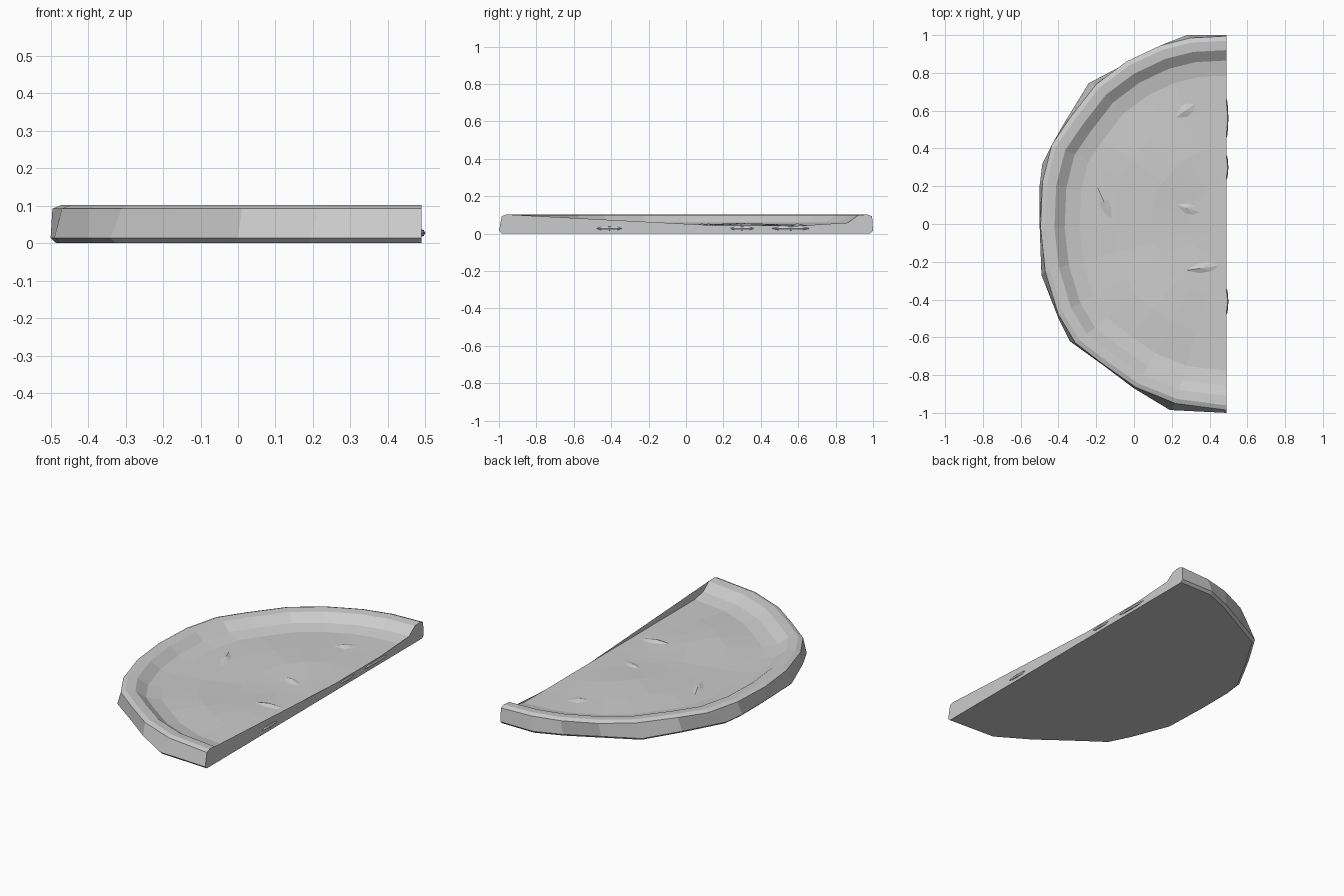
import bpy, bmesh, math
from mathutils import Vector, Matrix

if "Cube" in bpy.data.objects:
    bpy.data.objects.remove(bpy.data.objects["Cube"])

CUT = 0.49  # x of the flat cut side, also the centre of the half disc

# Irregular outlines: widest lower edge and slightly tighter upper edge
LOWER = [(.49, 1), (.28, 1), (.13, .94), (-.05, .845), (-.24, .745), (-.36, .55),
         (-.485, .32), (-.5, .2), (-.5, 0), (-.49, -.27), (-.40, -.5), (-.34, -.62),
         (-.16, -.75), (0, -.87), (.19, -.985), (.49, -1)]
UPPER = [(.49, .995), (.30, .985), (.14, .945), (-.04, .86), (-.20, .74), (-.34, .56),
         (-.435, .42), (-.485, .22), (-.495, -.02), (-.47, -.25), (-.40, -.48), (-.31, -.63),
         (-.16, -.745), (.01, -.865), (.22, -.95), (.49, -.985)]

# Rings from underside, up over the rim, down to the floor: outline, scale, z
RINGS = [(LOWER, .985, 0), (LOWER, 1, .014), (UPPER, 1, .092), (UPPER, .975, .102),
         (UPPER, .925, .098), (UPPER, .87, .058), (UPPER, .79, .043),
         (UPPER, .6, .041), (UPPER, .4, .041), (UPPER, .2, .041)]


def floor_z(x, y):
    """Gentle swells of the inner surface and one small dimple."""
    def swell(cx, cy, r, h):
        return h * math.exp(-((x - cx) ** 2 + (y - cy) ** 2) / r ** 2)
    return swell(.15, .32, .22, .016) + swell(.15, -.45, .22, .014) + swell(-.13, -.12, .09, -.006)


def make_object(name, bm):
    bmesh.ops.recalc_face_normals(bm, faces=bm.faces)
    me = bpy.data.meshes.new(name)
    bm.to_mesh(me)
    bm.free()
    ob = bpy.data.objects.new(name, me)
    bpy.context.collection.objects.link(ob)
    return ob


# Half-round slice with a raised rim
bm = bmesh.new()
rings = []
for outline, s, z in RINGS:
    ring = []
    for x, y in outline:
        px, py = CUT + (x - CUT) * s, y * s
        ring.append(bm.verts.new((px, py, z + (floor_z(px, py) if s < .7 else 0))))
    rings.append(ring)
for a, b in zip(rings, rings[1:]):
    for i in range(len(a) - 1):
        bm.faces.new((a[i], a[i + 1], b[i + 1], b[i]))
centre = bm.verts.new((CUT, 0, .042))
last = rings[-1]
for i in range(len(last) - 1):
    bm.faces.new((last[i], last[i + 1], centre))
bm.faces.new(rings[0])
bm.faces.new([r[0] for r in rings] + [centre] + [r[-1] for r in reversed(rings)])
bmesh.ops.triangulate(bm, faces=[f for f in bm.faces if len(f.verts) > 4])
make_object("slice_body", bm)


def seed(name, p, q, width, height, z):
    """Low-poly teardrop lying from blunt end p to pointed end q."""
    p, q = Vector(p), Vector(q)
    d = q - p
    n = d.orthogonal().normalized() * width / 2
    m = (p + q) / 2
    bm = bmesh.new()
    rim = [p, p + d * .2 + n * .75, p + d * .5 + n, p + d * .8 + n * .5, q,
           p + d * .8 - n * .5, p + d * .5 - n, p + d * .2 - n * .75]
    vs = [bm.verts.new((v.x, v.y, z - .004)) for v in rim]
    top = bm.verts.new((m.x, m.y, z + height))
    low = bm.verts.new((m.x, m.y, z - height))
    for i in range(len(vs)):
        j = (i + 1) % len(vs)
        bm.faces.new((vs[i], vs[j], top))
        bm.faces.new((vs[j], vs[i], low))
    make_object(name, bm)


# Seeds half sunk in the floor
seed("seed_back", (.33, .64), (.2, .55), .08, .008, .046)
seed("seed_left", (-.12, .03), (-.2, .21), .06, .008, .045)
seed("seed_middle", (.36, .06), (.2, .11), .07, .008, .046)
seed("seed_front", (.45, -.22), (.25, -.25), .06, .008, .047)

# Seeds poking out of the cut side
for i, (y, length) in enumerate([(.56, .24), (.30, .15), (-.41, .16)]):
    bm = bmesh.new()
    bmesh.ops.create_uvsphere(bm, u_segments=8, v_segments=4, radius=1, matrix=(
        Matrix.Translation((CUT - .005, y, .027)) @ Matrix.Diagonal((.015, length / 2, .011, 1))))
    make_object(f"cut_side_seed_{i + 1}", bm)
